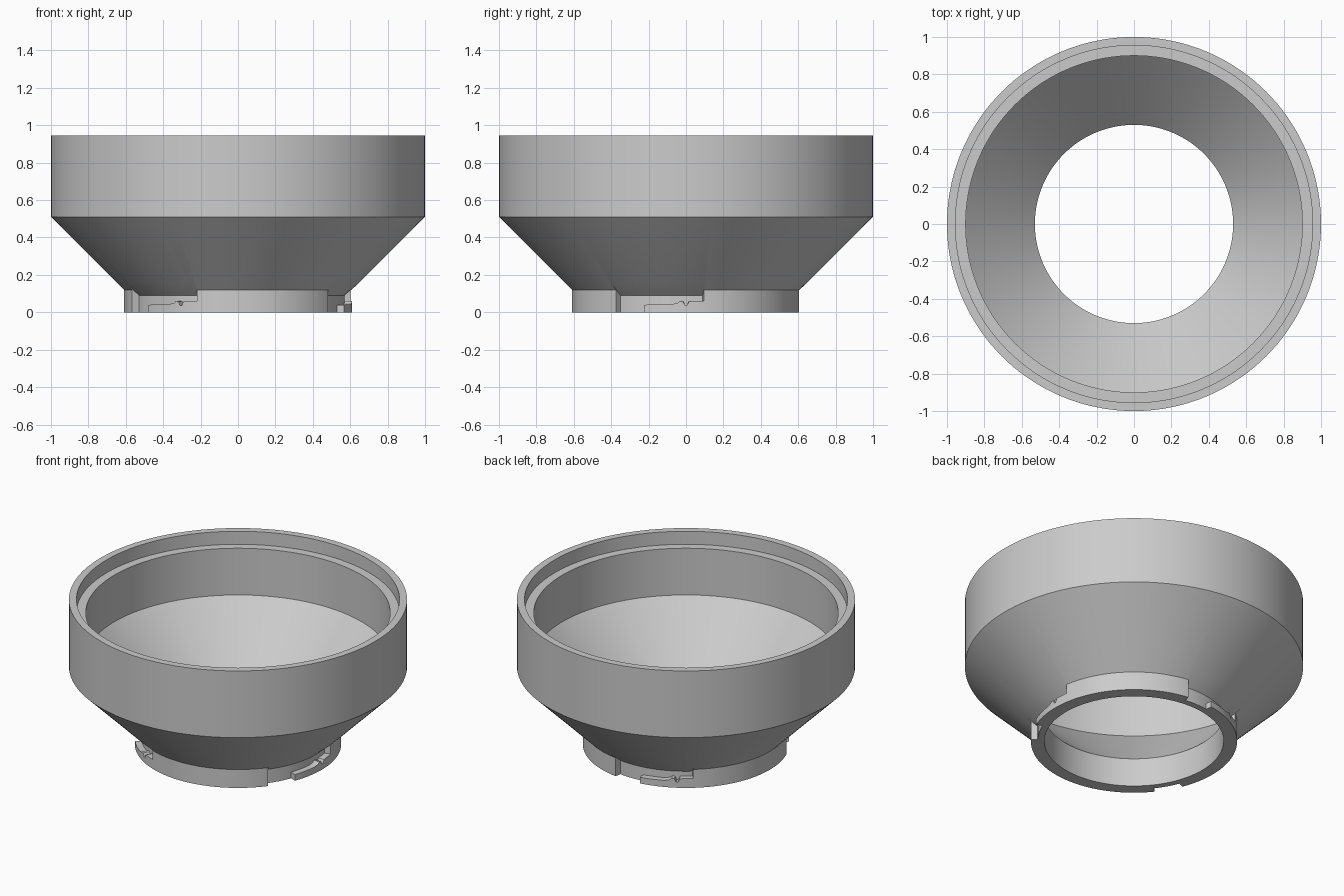
import bpy, bmesh
from math import sin, cos, radians

cube = bpy.data.objects.get("Cube")
if cube:
    bpy.data.objects.remove(cube, do_unlink=True)

grey = bpy.data.materials.new("plain grey")
grey.use_nodes = True
grey.diffuse_color = (0.6, 0.6, 0.6, 1)
grey.node_tree.nodes["Principled BSDF"].inputs["Base Color"].default_value = (0.6, 0.6, 0.6, 1)


def sweep(name, sections, closed):
    """Join (angle, [(radius, z), ...]) sections around the z axis into a solid."""
    bm = bmesh.new()
    rings = [[bm.verts.new((r * cos(radians(a)), r * sin(radians(a)), z)) for r, z in pts]
             for a, pts in sections]
    n = len(rings[0])
    pairs = list(zip(rings, rings[1:]))
    if closed:
        pairs.append((rings[-1], rings[0]))
    else:
        bm.faces.new(rings[0])
        bm.faces.new(rings[-1])
    for p, q in pairs:
        for i in range(n):
            j = (i + 1) % n
            bm.faces.new((p[i], q[i], q[j], p[j]))
    bmesh.ops.recalc_face_normals(bm, faces=bm.faces[:])
    mesh = bpy.data.meshes.new(name)
    bm.to_mesh(mesh)
    bm.free()
    mesh.materials.append(grey)
    obj = bpy.data.objects.new(name, mesh)
    bpy.context.collection.objects.link(obj)
    return obj


# Funnel body: neck, flared cone, wide collar with a stepped rim
profile = [(0.61, 0), (0.61, 0.12), (1, 0.51), (1, 0.945), (0.955, 0.945),
           (0.955, 0.86), (0.90, 0.86), (0.90, 0.555), (0.53, 0.185), (0.53, 0)]
SEGMENTS = 144
body = sweep("funnel_body", [(i * 360 / SEGMENTS, profile) for i in range(SEGMENTS)], True)

# Bayonet slots: open entry, then a channel above a lug with a locking notch
floor_heights = [(-38, -0.05), (-21.6, -0.05), (-21.5, 0.04), (-7, 0.043), (-4, 0.05),
                 (-3, 0.06), (-1.5, 0.058), (-0.5, 0.036), (0.5, 0.036), (1.5, 0.058),
                 (3, 0.06), (9, 0.06)]
stations = []
for (a0, z0), (a1, z1) in zip(floor_heights, floor_heights[1:]):
    steps = max(1, round((a1 - a0) / 2))
    stations += [(a0 + (a1 - a0) * k / steps, z0 + (z1 - z0) * k / steps) for k in range(steps)]
stations.append(floor_heights[-1])

for turn in range(3):
    slot = sweep("slot_cutter", [(a + turn * 120, [(0.57, z), (0.57, 0.09), (0.71, 0.21), (0.71, z)])
                                 for a, z in stations], False)
    slot.hide_render = True
    cut = body.modifiers.new("bayonet_slot", 'BOOLEAN')
    cut.operation = 'DIFFERENCE'
    cut.solver = 'EXACT'
    cut.object = slot
    bpy.context.view_layer.objects.active = body
    bpy.ops.object.modifier_apply(modifier=cut.name)
    bpy.data.objects.remove(slot, do_unlink=True)

# Smooth the round walls, keep the edges crisp
bpy.ops.object.select_all(action='DESELECT')
body.select_set(True)
bpy.context.view_layer.objects.active = body
bpy.ops.object.shade_smooth_by_angle(angle=radians(25))
